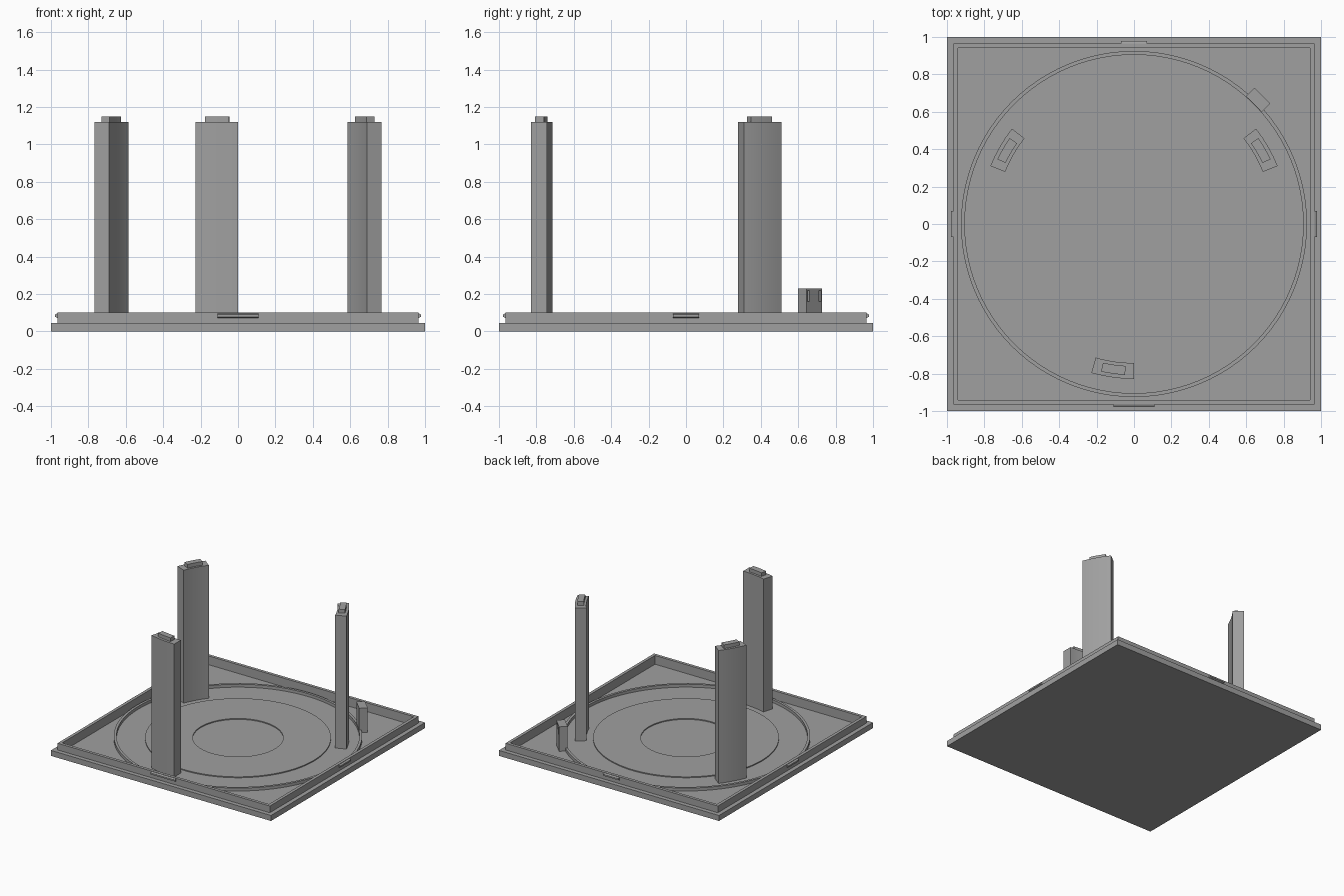
import bpy
import bmesh
from math import radians, cos, sin, pi
from mathutils import Matrix

old = bpy.data.objects.get("Cube")
if old:
    bpy.data.objects.remove(old, do_unlink=True)

grey = bpy.data.materials.new("plain grey")
grey.use_nodes = True
colour = (0.35, 0.35, 0.35, 1)
grey.diffuse_color = colour
grey.node_tree.nodes["Principled BSDF"].inputs["Base Color"].default_value = colour

FLOOR = 0.028


def finish(name, bm, smooth=False):
    bmesh.ops.recalc_face_normals(bm, faces=bm.faces)
    mesh = bpy.data.meshes.new(name)
    bm.to_mesh(mesh)
    bm.free()
    mesh.materials.append(grey)
    obj = bpy.data.objects.new(name, mesh)
    bpy.context.collection.objects.link(obj)
    if smooth:
        bpy.ops.object.select_all(action="DESELECT")
        obj.select_set(True)
        bpy.context.view_layer.objects.active = obj
        bpy.ops.object.shade_smooth_by_angle(angle=radians(30))
    return obj


def bridge(bm, a, b, closed=True):
    n = len(a)
    for i in range(n if closed else n - 1):
        j = (i + 1) % n
        bm.faces.new((a[i], a[j], b[j], b[i]))


def sector(name, r0, r1, z0, z1, start=0, end=360, steps=96):
    """Rectangular section swept about the z axis, fully or partly."""
    bm = bmesh.new()
    full = end - start == 360
    section = [(r0, z0), (r1, z0), (r1, z1), (r0, z1)]
    loops = []
    for i in range(steps if full else steps + 1):
        a = radians(start + (end - start) * i / steps)
        loops.append([bm.verts.new((r * cos(a), r * sin(a), z)) for r, z in section])
    for a, b in zip(loops, loops[1:]):
        bridge(bm, a, b)
    if full:
        bridge(bm, loops[-1], loops[0])
    else:
        bm.faces.new(loops[0])
        bm.faces.new(loops[-1])
    return finish(name, bm, True)


def box(name, size, centre, turn=0):
    bm = bmesh.new()
    matrix = Matrix.Rotation(turn, 4, "Z") @ Matrix.Translation(centre) @ Matrix.Diagonal((*size, 1))
    bmesh.ops.create_cube(bm, size=1, matrix=matrix)
    return finish(name, bm)


# Square tray: plate, ledge and raised rim as nested square loops
bm = bmesh.new()
profile = [(1, 0), (1, 0.045), (0.965, 0.045), (0.965, 0.1), (0.94, 0.1), (0.94, FLOOR)]
corners = [(-1, -1), (1, -1), (1, 1), (-1, 1)]
loops = [[bm.verts.new((x * h, y * h, z)) for x, y in corners] for h, z in profile]
for a, b in zip(loops, loops[1:]):
    bridge(bm, a, b)
bm.faces.new(loops[0])
bm.faces.new(loops[-1])
finish("base_tray", bm)

# Snap clips at the middle of each rim side
for side, half, turn in (("front", 0.11, 0), ("left", 0.07, pi / 2),
                         ("back", 0.07, pi), ("right", 0.07, -pi / 2)):
    bm = bmesh.new()
    wedge = [(-0.96, 0.07), (-0.978, 0.078), (-0.978, 0.09), (-0.96, 0.1)]
    ends = [[bm.verts.new((x, y, z)) for y, z in wedge] for x in (-half, half)]
    bridge(bm, *ends)
    for end in ends:
        bm.faces.new(end)
    bm.transform(Matrix.Rotation(turn, 4, "Z"))
    finish(side + "_clip", bm)

# Circular details on the floor
sector("guide_ring", 0.905, 0.925, 0.01, 0.052)
sector("raised_track", 0.337, 0.692, 0.01, FLOOR + 0.008)

# Curved pillars with a locating tab on top
for name, middle in (("front", 262), ("left", 30), ("right", 150)):
    sector(name + "_pillar", 0.743, 0.828, 0.01, 1.12, middle - 8, middle + 8, 8)
    sector(name + "_pillar_tab", 0.76, 0.808, 1.11, 1.15, middle - 4.6, middle + 4.6, 6)

# Small slotted post in the corner
post = box("corner_post", (0.064, 0.12, 0.22), (0.938, 0, 0.12), pi / 4)
for i, t in enumerate((-0.044, 0.044)):
    cutter = box("post_slot_cutter", (0.04, 0.016, 0.06), (0.97, t, 0.19), pi / 4)
    cutter.hide_render = True
    cutter.hide_set(True)
    cut = post.modifiers.new("slot", "BOOLEAN")
    cut.operation = "DIFFERENCE"
    cut.object = cutter
    cut.solver = "EXACT"
